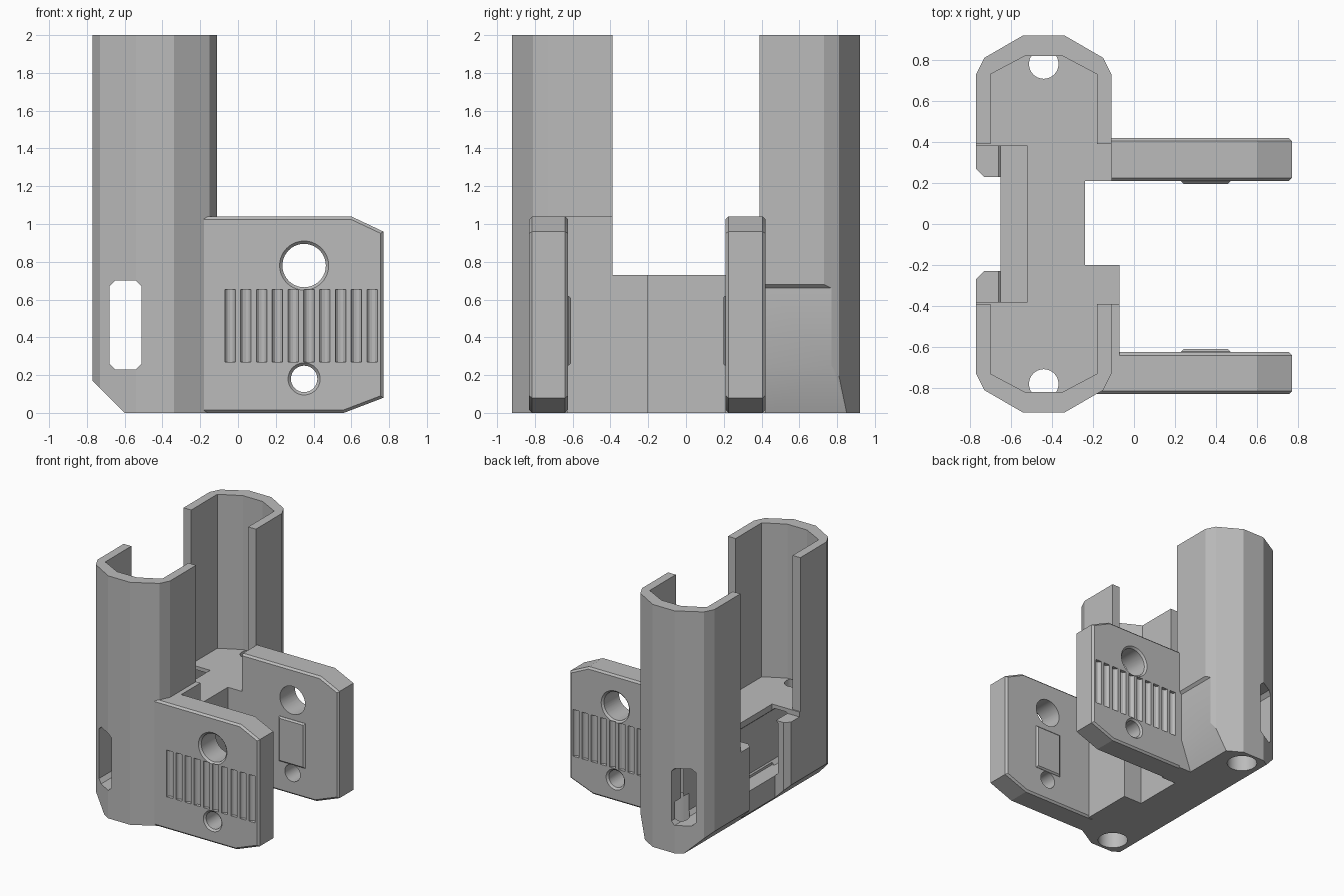
import bpy, bmesh
from math import radians
from mathutils import Matrix

if "Cube" in bpy.data.objects:
    bpy.data.objects.remove(bpy.data.objects["Cube"])

GREY = (0.5, 0.5, 0.5, 1)
grey = bpy.data.materials.new("plain grey")
grey.use_nodes = True
grey.diffuse_color = GREY
grey.node_tree.nodes["Principled BSDF"].inputs["Base Color"].default_value = GREY


def finish(name, bm):
    bmesh.ops.recalc_face_normals(bm, faces=bm.faces)
    mesh = bpy.data.meshes.new(name)
    bm.to_mesh(mesh)
    bm.free()
    mesh.materials.append(grey)
    ob = bpy.data.objects.new(name, mesh)
    bpy.context.scene.collection.objects.link(ob)
    return ob


def prism(name, pts, lo, hi, axis="z", bevel=0.0):
    """Extrude an outline along z (outline in x, y) or along y (outline in x, z)."""
    bm = bmesh.new()
    place = (lambda a, b, h: (a, b, h)) if axis == "z" else (lambda a, b, h: (a, h, b))
    low = [bm.verts.new(place(a, b, lo)) for a, b in pts]
    high = [bm.verts.new(place(a, b, hi)) for a, b in pts]
    bm.faces.new(low)
    bm.faces.new(high)
    for i in range(len(pts)):
        j = (i + 1) % len(pts)
        bm.faces.new((low[i], low[j], high[j], high[i]))
    if bevel:
        # only the rims, leaving the end that meets the body square
        rims = [e for e in bm.edges if abs(e.verts[0].co.y - e.verts[1].co.y) < 1e-5
                and max(v.co.x for v in e.verts) > 0]
        bmesh.ops.recalc_face_normals(bm, faces=bm.faces)
        bmesh.ops.bevel(bm, geom=rims, offset=bevel, segments=1, affect="EDGES")
    return finish(name, bm)


def box(name, x0, x1, y0, y1, z0, z1, bevel=0.0):
    return prism(name, [(x0, z0), (x1, z0), (x1, z1), (x0, z1)], y0, y1, "y", bevel)


def rod(name, centre, r1, r2, length, axis, sides=40):
    bm = bmesh.new()
    turn = Matrix.Rotation(radians(-90), 4, "X") if axis == "y" else Matrix()
    bmesh.ops.create_cone(bm, cap_ends=True, segments=sides, radius1=r1, radius2=r2,
                          depth=length, matrix=Matrix.Translation(centre) @ turn)
    return finish(name, bm)


def carve(ob, cutters):
    for c in cutters:
        mod = ob.modifiers.new("cut", "BOOLEAN")
        mod.operation, mod.solver, mod.object = "DIFFERENCE", "EXACT", c
    graph = bpy.context.evaluated_depsgraph_get()
    mesh = bpy.data.meshes.new_from_object(ob.evaluated_get(graph))
    ob.modifiers.clear()
    ob.data = mesh
    for c in cutters:
        bpy.data.objects.remove(c)


def mirror_y(pts):
    return [(x, -y) for x, y in reversed(pts)]


# Outline of the rear tower, from its right side round the back to its left side
outer = [(-0.11, 0.73), (-0.15, 0.81), (-0.34, 0.92), (-0.54, 0.92), (-0.73, 0.81), (-0.77, 0.73)]
inner = [(-0.70, 0.39), (-0.70, 0.73), (-0.53, 0.82), (-0.35, 0.82), (-0.18, 0.73), (-0.18, 0.39)]
post = [(-0.77, 0.27), (-0.73, 0.23), (-0.65, 0.23)]

# Solid base joining both towers, with posts beside the open channel
plan = ([(-0.11, 0.21)] + outer + post + mirror_y(outer + post)
        + [(-0.11, -0.63), (-0.07, -0.63), (-0.07, -0.2), (-0.24, -0.2), (-0.24, 0.21)])
base = prism("base", plan, 0, 0.73)

# Base cuts: long slot, channel, edge chamfers, rear side relief and screw holes
l, r, b, t, c = -0.68, -0.51, 0.23, 0.70, 0.03
slot = [(l + c, b), (r - c, b), (r, b + c), (r, t - c), (r - c, t), (l + c, t), (l, t - c), (l, b + c)]
cuts = [
    prism("slot_cutter", slot, -1, 1, "y"),
    box("channel_cutter", -0.651, -0.52, -0.38, 0.38, 0.23, 0.9),
    box("post_top_cutter", -0.9, -0.64, -0.38, 0.38, 0.69, 0.9),
    prism("chamfer_cutter", [(-0.8, -0.03), (-0.57, -0.03), (-0.8, 0.2)], -1, 1, "y"),
    prism("relief_cutter", [(-0.231, -0.03), (-0.05, -0.03), (-0.05, 0.74), (-0.13, 0.66), (-0.13, 0.25)],
          0.42, 1, "y"),
]
for y in (-0.78, 0.78):
    cuts.append(rod("screw_cutter", (-0.44, y, 0.4), 0.072, 0.072, 1.2, "z"))
    cuts.append(rod("head_cutter", (-0.44, y, 0.15), 0.115, 0.115, 0.5, "z"))
carve(base, cuts)

# Hollow towers, open towards each other
shell = [(-0.11, 0.39)] + outer + [(-0.77, 0.39)] + inner
prism("rear_tower", shell, 0.73, 2)
prism("front_tower", mirror_y(shell), 0.73, 2)
box("front_tower_brace", -0.18, -0.07, -0.64, -0.39, 0.73, 1.04)


# Side arms with two holes, grip grooves outside and a raised pad inside
def arm(name, x0, y_in, y_out):
    side = 1 if y_out > y_in else -1
    outline = [(x0, 0), (0.56, 0), (0.77, 0.08), (0.77, 0.96), (0.6, 1.04), (x0, 1.04)]
    ob = prism(name, outline, min(y_in, y_out), max(y_in, y_out), "y", 0.015)
    cutters = []
    for z, rad in ((0.78, 0.115), (0.18, 0.07)):
        cutters.append(rod("hole_cutter", (0.35, y_in, z), rad, rad, 0.8, "y"))
        wide, tight = rad + 0.03, rad
        ends = (tight, wide) if side > 0 else (wide, tight)
        cutters.append(rod("rim_cutter", (0.35, y_out, z), *ends, 0.03, "y"))
    for i in range(10):
        x = -0.042 + i * 0.0836
        cutters.append(rod("groove_cutter", (x, y_out, 0.462), 0.028, 0.028, 0.385, "z", 12))
    carve(ob, cutters)
    tip = y_in - side * 0.015
    root = y_in + side * 0.02
    box(name + "_pad", 0.23, 0.47, min(tip, root), max(tip, root), 0.25, 0.62, 0.012)


arm("front_arm", -0.18, -0.625, -0.83)
arm("rear_arm", -0.11, 0.21, 0.42)

# Smooth the round holes, keep all other edges crisp
for ob in bpy.context.scene.objects:
    ob.select_set(ob.type == "MESH")
    if ob.type == "MESH":
        bpy.context.view_layer.objects.active = ob
bpy.ops.object.shade_smooth_by_angle(angle=radians(20))
